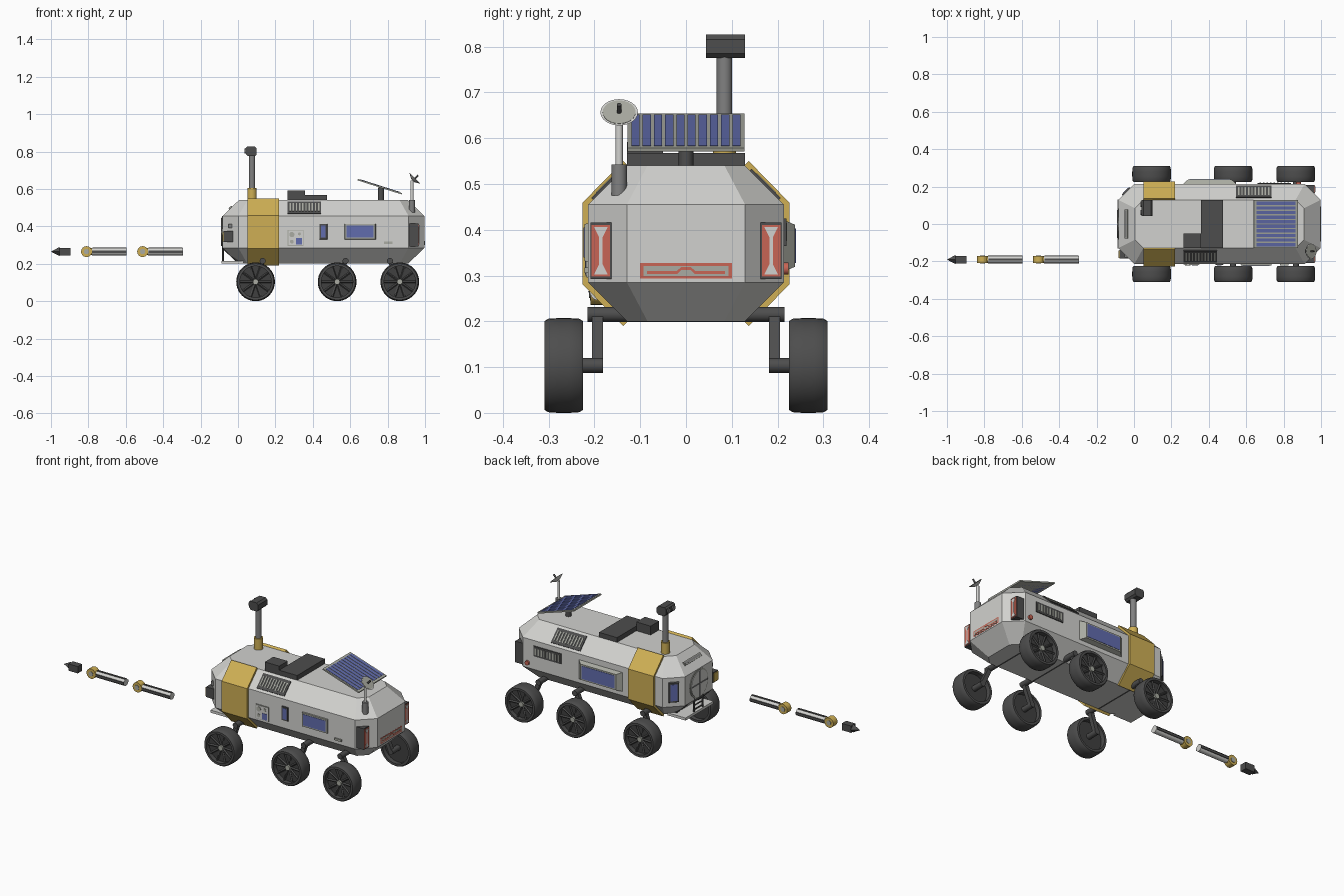
import bpy, bmesh, math
from mathutils import Vector, Matrix

if "Cube" in bpy.data.objects:
    bpy.data.objects.remove(bpy.data.objects["Cube"])


def material(name, rgb):
    m = bpy.data.materials.new(name)
    m.use_nodes = True
    m.diffuse_color = (*rgb, 1)
    m.node_tree.nodes["Principled BSDF"].inputs["Base Color"].default_value = (*rgb, 1)
    return m


WHITE = material("hull white", (.64, .64, .62))
DARK = material("dark grey", (.075, .075, .075))
RUBBER = material("tyre black", (.05, .05, .05))
GREY = material("metal grey", (.22, .22, .22))
SILVER = material("frame silver", (.4, .41, .36))
GOLD = material("gold", (.62, .43, .09))
BLUE = material("glass blue", (.12, .15, .42))
RED = material("lamp red", (.58, .13, .09))
round_parts = []


def finish(name, bm, mat, smooth=False):
    bmesh.ops.recalc_face_normals(bm, faces=bm.faces[:])
    me = bpy.data.meshes.new(name)
    bm.to_mesh(me)
    bm.free()
    me.materials.append(mat)
    ob = bpy.data.objects.new(name, me)
    bpy.context.collection.objects.link(ob)
    if smooth:
        round_parts.append(ob)
    return ob


def prism(name, pts, at, normal, t, mat, taper=1, back=.004):
    """Extrude a flat outline standing on a surface point along its normal."""
    n = Vector(normal).normalized()
    u = Vector((0, 0, 1)).cross(n).normalized()
    v = n.cross(u)
    at = Vector(at)
    bm = bmesh.new()
    rings = [[bm.verts.new(at + u * a * s + v * b * s + n * d) for a, b in pts]
             for s, d in ((1, -back), (taper, t))]
    for ring in rings:
        bm.faces.new(ring)
    for i in range(len(pts)):
        j = (i + 1) % len(pts)
        bm.faces.new((rings[0][i], rings[0][j], rings[1][j], rings[1][i]))
    return finish(name, bm, mat)


def rect(w, h, cx=0, cy=0):
    return [(cx + sx * w / 2, cy + sy * h / 2) for sx, sy in ((-1, -1), (1, -1), (1, 1), (-1, 1))]


def panel(name, at, normal, w, h, t, mat, taper=1, cx=0, cy=0):
    return prism(name, rect(w, h, cx, cy), at, normal, t, mat, taper)


def box(name, lo, hi, mat):
    bm = bmesh.new()
    bmesh.ops.create_cube(bm, size=1)
    lo, hi = Vector(lo), Vector(hi)
    for vert in bm.verts:
        vert.co = (lo + hi) / 2 + vert.co * (hi - lo)
    return finish(name, bm, mat)


def rod(name, a, b, r, mat, r2=None, seg=24):
    a, b = Vector(a), Vector(b)
    bm = bmesh.new()
    m = Matrix.Translation((a + b) / 2) @ (b - a).to_track_quat('Z', 'Y').to_matrix().to_4x4()
    bmesh.ops.create_cone(bm, cap_ends=True, segments=seg, radius1=r, radius2=r if r2 is None else r2,
                          depth=(b - a).length, matrix=m)
    return finish(name, bm, mat, seg > 8)


# Hull: chamfered shape from a small and a large outline
CX = .457
bm = bmesh.new()
for zs, hx, hy, c in (((.2, .54), .452, .129, .045), ((.285, .455), .54, .214, .085)):
    for z in zs:
        for sx in (-1, 1):
            for sy in (-1, 1):
                bm.verts.new((CX + sx * hx, sy * (hy - c), z))
                bm.verts.new((CX + sx * (hx - c), sy * hy, z))
bmesh.ops.convex_hull(bm, input=bm.verts[:])
bmesh.ops.dissolve_limit(bm, angle_limit=.01, verts=bm.verts[:], edges=bm.edges[:])
finish("hull", bm, WHITE)

# Gold bands wrapping both flanks
strip = [(.127, .54), (.137, .55), (.226, .459), (.226, .281), (.137, .19), (.127, .2), (.212, .285), (.212, .455)]
for s in (-1, 1):
    prism("gold_band", [(s * y, z) for y, z in strip], (.052, 0, 0), (1, 0, 0), .166, GOLD, back=0)


# Windows
def window(name, at, normal, w, h, t, frame, taper=.86):
    panel(name + "_frame", at, normal, w, h, t, frame, taper)
    n = Vector(normal).normalized()
    panel(name + "_glass", Vector(at) + n * t, normal, w * taper - .016, h * taper - .016, .002, BLUE)


window("right_window", (.653, -.214, .372), (0, -1, 0), .17, .085, .008, SILVER, .95)
window("narrow_window", (.457, -.214, .372), (0, -1, 0), .042, .085, .005, DARK, .95)
window("bay_window", (.405, .214, .365), (0, 1, 0), .29, .115, .024, SILVER, .8)
window("front_corner_window", (-.04, .1715, .37), (-1, 1, 0), .06, .125, .008, DARK, .9)


# Ventilation grilles
def vent(name, at, normal, w, h, count):
    panel(name + "_plate", at, normal, w, h, .005, DARK)
    for i in range(count):
        panel(name + "_slot", at, normal, w / count * .4, h * .66, .007, SILVER, cx=(i + .5 - count / 2) * w / count * .94)


vent("right_roof_vent", (.355, -.1715, .4975), (0, -1, 1), .18, .09, 10)
vent("left_roof_vent", (.64, .1715, .4975), (0, 1, 1), .19, .09, 10)
vent("left_side_vent", (.75, .214, .395), (0, 1, 0), .18, .06, 9)
rod("red_cap", (.88, .21, .315), (.88, .224, .315), .013, RED)

# Control panel and small ledge on the right flank
side = (.308, -.214, .338)
panel("control_panel", side, (0, -1, 0), .085, .085, .003, SILVER)
panel("control_panel_face", side, (0, -1, 0), .078, .078, .005, WHITE)
panel("control_screen", side, (0, -1, 0), .032, .036, .007, BLUE, cx=.019, cy=-.018)
for dx, dz, r in ((-.02, .018, .014), (.02, .022, .008), (-.02, -.02, .01)):
    rod("control_dial", (side[0] + dx, -.212, side[2] + dz), (side[0] + dx, -.221, side[2] + dz), r, SILVER)
panel("ledge", (.803, -.214, .312), (0, -1, 0), .046, .012, .008, SILVER)

# Tail lamps and rear light bar
for s in (-1, 1):
    box("tail_lamp_housing", (.9, s * .163, .292), (.965, s * .209, .416), DARK)
    lamp = (.965, s * .186, .354)
    panel("tail_lamp", lamp, (1, 0, 0), .04, .112, .003, RED)
    for v in (-1, 1):
        prism("tail_lamp_wedge", [(-.015, v * .052), (.015, v * .052), (.004, v * .03), (.004, 0), (-.004, 0), (-.004, v * .03)],
              lamp, (1, 0, 0), .005, WHITE)
rear = (.997, 0, .31)
panel("rear_light_bar", rear, (1, 0, 0), .2, .034, .001, RED)
panel("rear_light_inset", rear, (1, 0, 0), .186, .022, .002, SILVER)
bump = [(-.085, -.007), (-.02, -.007), (-.01, .002), (.01, .002), (.02, -.007), (.085, -.007)]
prism("rear_light_line", bump + [(a, b + .007) for a, b in reversed(bump)], rear, (1, 0, 0), .003, RED)

# Front hatch, slot, step, ladder and arm socket
rod("hatch_rim", (-.075, 0, .37), (-.086, 0, .37), .084, SILVER, seg=32)
rod("hatch", (-.075, 0, .37), (-.089, 0, .37), .076, WHITE, seg=32)
for w, h in ((.15, .006), (.006, .15)):
    panel("hatch_bar", (-.089, 0, .37), (-1, 0, 0), w, h, .003, GREY)
panel("front_slot", (-.039, 0, .4975), (-1, 0, 1), .155, .022, .006, SILVER)
panel("front_slot_inset", (-.039, 0, .4975), (-1, 0, 1), .145, .012, .008, GREY)
box("front_step", (-.088, -.13, .2), (.03, .13, .215), WHITE)
for s in (-1, 1):
    rod("ladder_rail", (-.08, s * .04, .295), (-.08, s * .04, .212), .005, DARK, seg=8)
    rod("step_brace", (-.08, s * .1, .285), (.0, s * .1, .21), .006, DARK, seg=8)
for i in range(3):
    rod("ladder_rung", (-.08, -.04, .228 + i * .024), (-.08, .04, .228 + i * .024), .004, DARK, seg=8)
box("arm_socket", (-.078, -.185, .315), (-.01, -.14, .375), DARK)
panel("arm_socket_plate", (-.078, -.1625, .345), (-1, 0, 0), .04, .05, .005, GOLD)
box("sensor_block", (-.05, -.18, .39), (-.01, -.145, .413), GREY)

# Camera mast
mx, my = .075, .084
rod("mast_base", (mx, my, .535), (mx, my, .605), .025, GOLD)
rod("mast", (mx, my, .6), (mx, my, .785), .017, GREY)
head = [(.04, .79), (.052, .775), (.09, .775), (.1, .785), (.1, .815), (.09, .826), (.05, .826), (.04, .818)]
prism("camera_head", [(x, z) for x, z in head], (0, .129, 0), (0, -1, 0), .085, DARK, back=0)
for dy in (-.022, .022):
    rod("camera_lens", (.045, my + dy, .803), (.034, my + dy, .803), .014, GREY)

# Roof equipment
box("roof_locker", (.358, -.129, .535), (.475, .129, .568), DARK)
box("roof_case", (.265, -.129, .535), (.358, -.05, .592), DARK)

# Tilted solar panel
rod("solar_post", (.765, 0, .535), (.765, 0, .608), .016, DARK)
sun, tilt = (.758, 0, .612), (.075, 0, .235)
panel("solar_frame", sun, tilt, .256, .247, .004, SILVER)
for i in range(10):
    panel("solar_cell", sun, tilt, .018, .22, .006, BLUE, cx=(i - 4.5) * .0245)

# Dish antenna
ax, ay = .93, -.146
rod("dish_base", (ax, ay, .475), (ax, ay, .542), .017, GREY)
rod("dish_pole", (ax, ay, .54), (ax, ay, .645), .008, WHITE)
d, c = Vector((.7, 0, .71)), Vector((ax + .005, ay, .645))
rod("dish", c, c + d * .016, .014, WHITE, .041)
rod("dish_bowl", c + d * .0155, c + d * .017, .036, SILVER)
rod("dish_feed", c + d * .01, c + d * .04, .005, DARK)


# Wheels and suspension
def tyre(x, y):
    prof = [(.084, -.042), (.097, -.042), (.102, -.034), (.1035, -.012), (.1035, .012), (.102, .034), (.097, .042), (.084, .042)]
    bm = bmesh.new()
    seg = 40
    rings = [[bm.verts.new((x + r * math.cos(k * math.tau / seg), y + w, .1035 + r * math.sin(k * math.tau / seg)))
              for r, w in prof] for k in range(seg)]
    for k in range(seg):
        p, q = rings[k], rings[(k + 1) % seg]
        for i in range(len(prof)):
            j = (i + 1) % len(prof)
            bm.faces.new((p[i], p[j], q[j], q[i]))
    finish("tyre", bm, DARK, True)


for wx, px in ((.094, .132), (.53, .575), (.865, .812)):
    rod("cross_axle", (px, -.215, .215), (px, .215, .215), .016, DARK)
    for s in (-1, 1):
        wy = s * .267
        tyre(wx, wy)
        rod("wheel_disc", (wx, wy - .016, .1035), (wx, wy + .016, .1035), .086, RUBBER, seg=32)
        for k in range(10):
            a = k * math.tau / 10
            e = Vector((math.cos(a), 0, math.sin(a)))
            rod("wheel_spoke", Vector((wx, wy + s * .018, .1035)) + e * .015,
                Vector((wx, wy + s * .024, .1035)) + e * .086, .006, DARK, seg=4)
        rod("wheel_hub", (wx, wy, .1035), (wx, wy + s * .032, .1035), .015, SILVER)
        rod("stub_axle", (wx, s * .181, .1035), (wx, wy, .1035), .016, DARK)
        # Leg linking pivot to axle
        along = Vector((wx - px, 0, .1035 - .215))
        off = Vector((along.z, 0, -along.x)).normalized() * .012
        a, b = Vector((px, 0, .215)), Vector((wx, 0, .1))
        prism("leg", [(p.x, p.z) for p in (a + off, b + off, b - off, a - off)], (0, s * .193, 0), (0, -1, 0), .012, DARK, back=.012)

# Detached probe arm
py, pz = -.19, .265
rod("probe_tip", (-.955, py, pz), (-1, py, pz), .024, DARK, 0, seg=4)
box("probe_block", (-.955, py - .02, pz - .02), (-.895, py + .02, pz + .02), DARK)
for jx in (-.81, -.51):
    rod("arm_joint", (jx, py - .019, pz), (jx, py + .019, pz), .029, GOLD)
    rod("arm_joint_cap", (jx, py - .022, pz), (jx, py + .022, pz), .014, SILVER)
    rod("arm_collar", (jx, py, pz), (jx + .045, py, pz), .018, GOLD)
    rod("arm_tube", (jx + .03, py, pz), (jx + .215, py, pz), .02, WHITE, seg=12)
    for s in (-1, 1):
        panel("arm_groove", (jx + .1225, py + s * .019, pz), (0, s, 0), .184, .014, .003, DARK)
    box("arm_top_groove", (jx + .031, py - .006, pz + .016), (jx + .2145, py + .006, pz + .0215), DARK)

# Smooth the rounded parts, keeping sharp rims
bpy.ops.object.select_all(action='DESELECT')
for ob in round_parts:
    ob.select_set(True)
bpy.context.view_layer.objects.active = round_parts[0]
bpy.ops.object.shade_smooth_by_angle(angle=math.radians(35))
